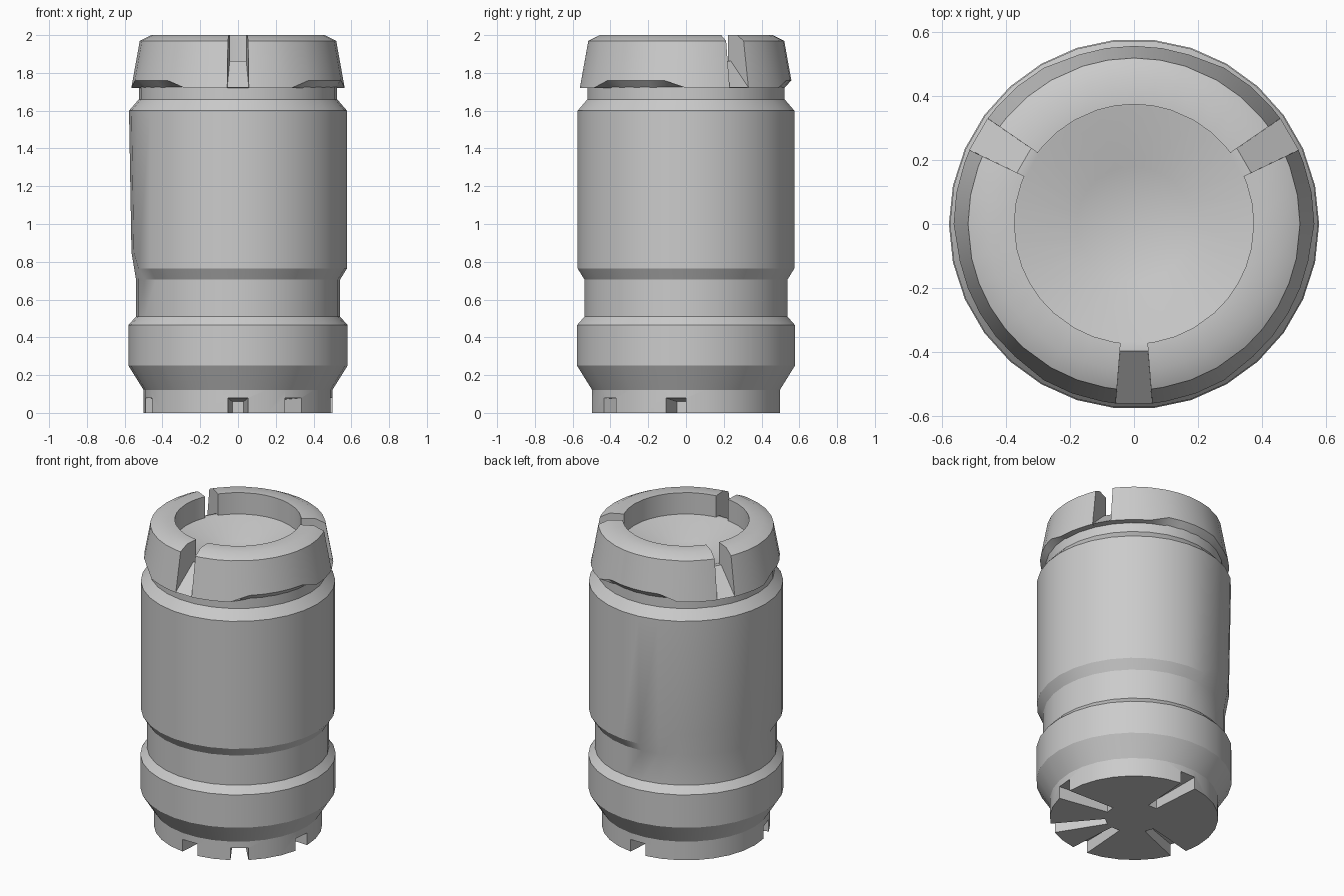
import bpy, bmesh
from math import sin, cos, asin, radians, degrees, pi

if "Cube" in bpy.data.objects:
    bpy.data.objects.remove(bpy.data.objects["Cube"])

SIDES = 30


def finish(name, bm, smooth=True):
    bmesh.ops.recalc_face_normals(bm, faces=bm.faces[:])
    mesh = bpy.data.meshes.new(name)
    bm.to_mesh(mesh)
    bm.free()
    ob = bpy.data.objects.new(name, mesh)
    bpy.context.collection.objects.link(ob)
    bpy.ops.object.select_all(action='DESELECT')
    bpy.context.view_layer.objects.active = ob
    ob.select_set(True)
    if smooth:
        bpy.ops.object.shade_smooth_by_angle(angle=radians(28))
    return ob


def polar(r, side, z, deg):
    """Point at radius r and sideways offset, turned to an azimuth."""
    a = radians(deg)
    return (r * cos(a) - side * sin(a), r * sin(a) + side * cos(a), z)


def bridge(bm, rings, closed):
    for a, b in zip(rings, rings[1:]):
        n = len(a)
        for i in range(n if closed else n - 1):
            j = (i + 1) % n
            bm.faces.new((a[i], a[j], b[j], b[i]))


def prisms(name, near, far, angles):
    """Radial blocks; near and far are (radius, half width, low z, high z, high radius)."""
    bm = bmesh.new()
    for deg in angles:
        rings = []
        for r, w, z0, z1, r1 in (near, far):
            rings.append([bm.verts.new(polar(*p, deg)) for p in
                          ((r, -w, z0), (r, w, z0), (r1, w, z1), (r1, -w, z1))])
        bridge(bm, rings, True)
        bm.faces.new(rings[0])
        bm.faces.new(rings[1])
    return finish(name, bm, False)


# Turned body with base collar, groove, neck and dished top
profile = [(.5, 0), (.5, .122), (.58, .25), (.58, .465), (.54, .51), (.54, .705),
           (.577, .765), (.577, 1.6), (.525, 1.66), (.525, 1.725), (.4, 1.86),
           (.37, 1.86), (.18, 1.77)]
bm = bmesh.new()
rings = []
for k, (r, z) in enumerate(profile):
    ring = []
    for i in range(SIDES):
        deg = 360 / SIDES * i
        # shallow worn panel on the left rear side
        panel = k == 6 and 105 < deg < 195
        ring.append(bm.verts.new(polar(.564 if panel else r, 0, .85 if panel else z, deg)))
    rings.append(ring)
bridge(bm, rings, True)
bm.faces.new(rings[0])
bm.faces.new(rings[-1])
body = finish("body", bm)

# Uneven radial slots under the base
cutter = prisms("base_slot_cutter", (.17, .03, -.05, .06, .17), (.56, .058, -.05, .083, .56),
                (-90, -54, -6, 90, 198))
cutter.hide_render = True
mod = body.modifiers.new("base_slots", 'BOOLEAN')
mod.operation = 'DIFFERENCE'
mod.solver = 'EXACT'
mod.object = cutter
bpy.context.view_layer.objects.active = body
bpy.ops.object.modifier_apply(modifier=mod.name)
bpy.data.objects.remove(cutter)

# Three crown segments with a bevelled notch below each
section = [(.375, 1.855), (.375, 2), (.46, 2), (.52, 1.97), (.565, 1.72), (.52, 1.72), (.395, 1.855)]
steps = (-60, -50, -40, -30, -18, -9, 0, 9, 18, 30, 40, 50, 60)
for n, centre in enumerate((90, -30, -150)):
    bm = bmesh.new()
    rings = []
    for s in steps:
        ring = []
        for k, (r, z) in enumerate(section):
            off = s
            if abs(s) == 60:
                half = .042 + (r - .375) * .08
                off = (60 - degrees(asin(half / r))) * (1 if s > 0 else -1)
            if k == 4 and abs(s) <= 18:
                r, z = .558, 1.76
            ring.append(bm.verts.new(polar(r, 0, z, centre + off)))
        rings.append(ring)
    bridge(bm, rings, True)
    bm.faces.new(rings[0])
    bm.faces.new(rings[-1])
    finish(f"crown_segment_{n + 1}", bm)

# Sloped floors of the gaps between crown segments
prisms("gap_ramps", (.4, .044, 1.72, 1.862, .4), (.525, .057, 1.72, 1.722, .563), (-90, 30, 150))
